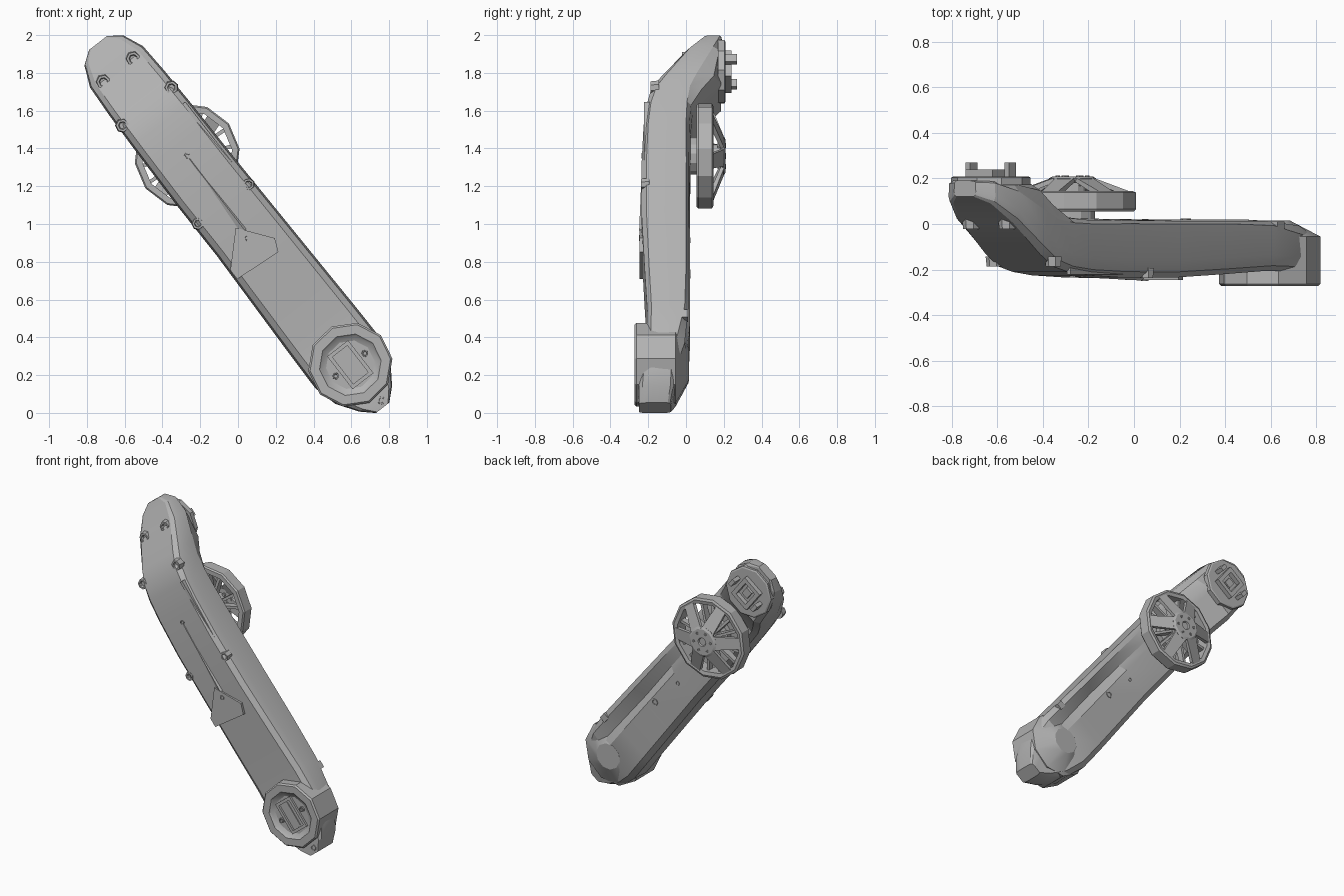
import bpy, bmesh, math
from mathutils import Vector

cube = bpy.data.objects.get("Cube")
if cube:
    bpy.data.objects.remove(cube, do_unlink=True)

grey = bpy.data.materials.new("plain grey")
grey.use_nodes = True
grey.diffuse_color = (0.45, 0.45, 0.45, 1)
grey.node_tree.nodes["Principled BSDF"].inputs["Base Color"].default_value = grey.diffuse_color

# Arm frame: u runs up the arm, v across it, y is depth
ORIGIN = Vector((0.6, 0, 0.24))
ALONG = Vector((-0.613, 0, 0.79))
ACROSS = Vector((0.79, 0, 0.613))


def place(u, v, y):
    return ORIGIN + ALONG * u + ACROSS * v + Vector((0, y, 0))


def loft(name, rings, loop=False):
    """Skin equal-length rings of (u, v, y) points; cap the ends or close the loop."""
    bm = bmesh.new()
    rows = [[bm.verts.new(place(*p)) for p in ring] for ring in rings]
    n = len(rows[0])
    pairs = list(zip(rows, rows[1:])) + ([(rows[-1], rows[0])] if loop else [])
    for a, b in pairs:
        for i in range(n):
            j = (i + 1) % n
            bm.faces.new((a[i], a[j], b[j], b[i]))
    if not loop:
        bm.faces.new(rows[0])
        bm.faces.new(rows[-1])
    bmesh.ops.recalc_face_normals(bm, faces=bm.faces)
    mesh = bpy.data.meshes.new(name)
    bm.to_mesh(mesh)
    bm.free()
    mesh.materials.append(grey)
    mesh.shade_smooth()
    mesh.set_sharp_from_angle(angle=math.radians(22))
    obj = bpy.data.objects.new(name, mesh)
    bpy.context.collection.objects.link(obj)
    return obj


def lathe(name, u, v, profile, sides, loop=False, turn=0.0):
    """Turn an (r, y) profile about the depth axis."""
    angles = [turn + math.tau * i / sides for i in range(sides)]
    return loft(name, [[(u + r * math.cos(a), v + r * math.sin(a), y) for a in angles]
                       for r, y in profile], loop)


def plate(name, outline, y0, y1):
    return loft(name, [[(u, v, y) for u, v in outline] for y in (y0, y1)])


def block(name, u, v, half_u, half_v, y0, y1):
    return plate(name, [(u - half_u, v - half_v), (u + half_u, v - half_v),
                        (u + half_u, v + half_v), (u - half_u, v + half_v)], y0, y1)


def screw(name, u, v, y, out, r=0.03, sides=7):
    """Boss with a socket; out is -1 for the front and 1 for the back."""
    top = y + out * 0.015
    lathe(name, u, v, [(r * 1.15, y - out * 0.03), (r, top), (r * 0.65, top),
                       (r * 0.5, top - out * 0.015)], sides)


# Arm shell: station, half width, front y, back y, left back bevel, back groove depth
stations = [
    (-0.27, 0.045, -0.25, -0.08, 0.1, 0),
    (-0.21, 0.11, -0.25, -0.065, 0.1, 0),
    (-0.10, 0.185, -0.24, -0.035, 0.2, 0),
    (0.03, 0.218, -0.21, 0.012, 0.28, 0.01),
    (0.25, 0.215, -0.205, 0.02, 0.12, 0.04),
    (0.55, 0.208, -0.22, 0.02, 0.08, 0.06),
    (0.90, 0.20, -0.235, 0.02, 0.08, 0.03),
    (1.25, 0.198, -0.235, 0.022, 0.08, 0),
    (1.50, 0.195, -0.225, 0.025, 0.1, 0),
    (1.64, 0.193, -0.21, 0.035, 0.12, 0),
    (1.75, 0.19, -0.185, 0.11, 0.3, 0),
    (1.84, 0.188, -0.13, 0.185, 0.4, 0),
    (2.02, 0.178, 0.005, 0.19, 0.25, 0),
    (2.13, 0.13, 0.09, 0.19, 0.1, 0),
    (2.18, 0.06, 0.12, 0.19, 0.1, 0),
]
rings = []
for u, w, f, b, bevel, groove in stations:
    d = b - f
    c = -0.006 if u > 1 else 0
    section = [(-0.8, f), (0.8, f), (0.95, f + 0.1 * d), (1, f + 0.3 * d),
               (0.98, b - bevel * d), (0.82, b - 0.3 * bevel * d), (0.45, b - groove),
               (0.2, b), (-0.8, b), (-0.97, b - 0.13 * d),
               (-1, f + 0.3 * d), (-0.95, f + 0.1 * d)]
    rings.append([(u, c + w * s, y) for s, y in section])
loft("arm_shell", rings)

# Lower joint housing with a dished face, a tapered back and a slotted socket
CU, CV = 0.015, 0.005
lathe("joint_housing", CU, CV, [(0.13, -0.25), (0.155, -0.262), (0.165, -0.272), (0.215, -0.272),
                                (0.225, -0.262), (0.225, -0.055), (0.09, 0.015)], 10, turn=0.2)
for side in (-1, 1):
    block("socket_rail", CU, CV + side * 0.06, 0.11, 0.01, -0.24, -0.264)
    block("socket_end", CU + side * 0.1, CV, 0.01, 0.06, -0.24, -0.264)
    screw("socket_screw", CU, CV + side * 0.098, -0.245, -1, 0.018)
block("socket_tongue", CU, CV, 0.085, 0.02, -0.24, -0.256)
screw("foot_screw", -0.235, 0.02, -0.24, -1, 0.022)

# Edge bosses, and a narrow trim strip on the left edge
for side in (-1, 1):
    screw("upper_edge_boss", 1.755, side * 0.164 - 0.008, -0.172, -1, 0.034)
    screw("middle_edge_boss", 1.10, side * 0.17 - 0.005, -0.222, -1, 0.03)
    screw("head_screw", 2.0, side * 0.1 - 0.01, -0.006, -1, 0.036)
block("edge_strip", 1.40, 0.158, 0.25, 0.01, -0.19, -0.222)
block("side_clip", 0.2, 0.19, 0.025, 0.022, -0.05, 0.01)

# Raised front cover, its ridge and small pins
plate("front_cover", [(0.96, -0.03), (0.79, 0.10), (0.72, 0.07), (0.74, -0.19), (0.80, -0.19)],
      -0.222, -0.246)
loft("front_ridge", [[(1.40, -0.01, -0.222), (1.40, 0.01, -0.222), (1.40, 0.0, -0.232)],
                     [(0.92, -0.05, -0.222), (0.92, 0.02, -0.222), (0.92, 0.0, -0.248)]])
screw("cover_screw", 0.88, -0.015, -0.235, -1, 0.017)
screw("ridge_screw", 1.42, 0.0, -0.22, -1, 0.015)

# Back screws
screw("back_screw_small", 0.87, -0.02, 0.008, 1, 0.015)
screw("back_screw_large", 0.62, 0.01, 0.01, 1, 0.024)

# Upper mounting pad: round plate, square frame, socket core and pins
PU, PV = 1.99, -0.01
lathe("mount_plate", PU, PV, [(0.175, 0.17), (0.175, 0.203), (0.165, 0.208)], 10, turn=0.3)
for side in (-1, 1):
    block("mount_rail", PU, PV + side * 0.06, 0.085, 0.014, 0.2, 0.24)
    block("mount_end", PU + side * 0.072, PV, 0.014, 0.06, 0.2, 0.24)
    block("mount_pin", PU, PV + side * 0.108, 0.026, 0.013, 0.2, 0.27)
block("mount_core", PU, PV, 0.03, 0.025, 0.2, 0.225)

# Spoked wheel on the back
WU, WV = 1.418, 0.0
lathe("wheel_axle", WU, WV, [(0.10, 0.0), (0.10, 0.06), (0.06, 0.07), (0.06, 0.19)], 12)
lathe("wheel_rim", WU, WV, [(0.272, 0.055), (0.28, 0.065), (0.28, 0.138), (0.265, 0.145),
                            (0.24, 0.14), (0.24, 0.055)], 12, loop=True)
lathe("wheel_hub", WU, WV, [(0.095, 0.18), (0.105, 0.2), (0.09, 0.208), (0.03, 0.208),
                            (0.025, 0.2)], 12)


def spoke(name, angle, inner, outer):
    """Bar from hub to rim; each end is (radius, half width, low y, high y)."""
    ca, sa = math.cos(angle), math.sin(angle)
    ends = []
    for r, h, lo, hi in (inner, outer):
        ends.append([(WU + r * ca - t * sa, WV + r * sa + t * ca, y)
                     for t, y in ((-h, lo), (h, lo), (h, hi), (-h, hi))])
    loft(name, ends)


for i in range(6):
    a = math.tau * i / 6 + 0.25
    spoke("wheel_spoke", a, (0.08, 0.046, 0.185, 0.205), (0.25, 0.038, 0.115, 0.142))
    screw("hub_bolt", WU + 0.065 * math.cos(a), WV + 0.065 * math.sin(a), 0.197, 1, 0.01, 6)
    for k in (-0.2, 0.2):
        spoke("wheel_rib", a + math.pi / 6 + k, (0.05, 0.008, 0.07, 0.13), (0.25, 0.01, 0.075, 0.11))
